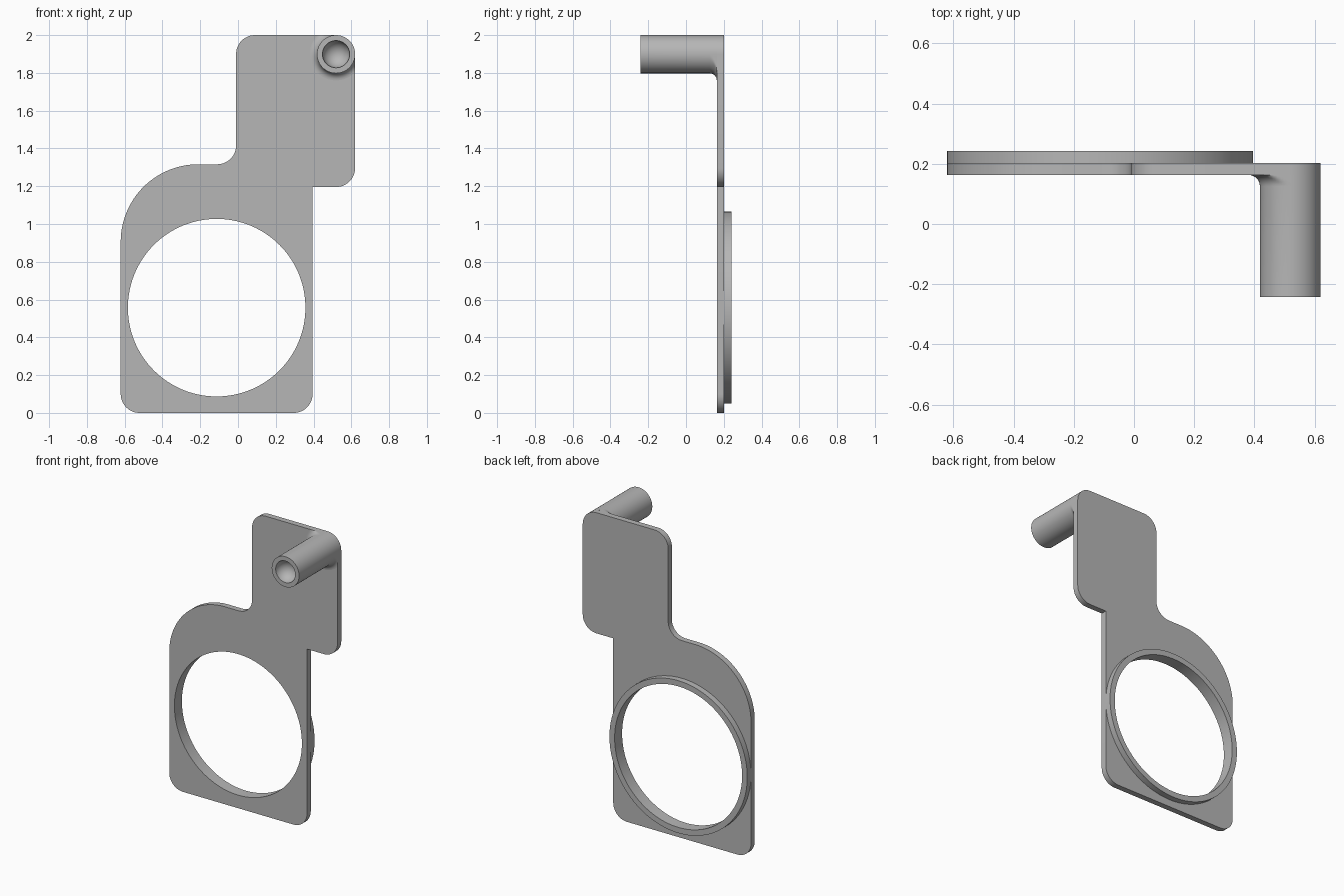
import bpy, bmesh, math
from mathutils import Vector

if "Cube" in bpy.data.objects:
    bpy.data.objects.remove(bpy.data.objects["Cube"])

grey = bpy.data.materials.new("plain grey")
grey.diffuse_color = (0.47, 0.47, 0.47, 1)
grey.use_nodes = True
grey.node_tree.nodes["Principled BSDF"].inputs["Base Color"].default_value = grey.diffuse_color

FRONT, MID, BACK = 0.163, 0.202, 0.242   # depth layers of plate and rim
HOLE = (-0.113, 0.557)
PEG = (0.519, 1.899)
PEG_R = 0.101


def finish(bm, name):
    bmesh.ops.remove_doubles(bm, verts=bm.verts, dist=1e-5)
    bmesh.ops.recalc_face_normals(bm, faces=bm.faces)
    me = bpy.data.meshes.new(name)
    bm.to_mesh(me)
    bm.free()
    me.materials.append(grey)
    ob = bpy.data.objects.new(name, me)
    bpy.context.collection.objects.link(ob)
    bpy.ops.object.select_all(action='DESELECT')
    ob.select_set(True)
    bpy.context.view_layer.objects.active = ob
    bpy.ops.object.shade_smooth_by_angle(angle=math.radians(35))
    return ob


def rounded(corners):
    """Outline of right-angle corners (x, z, radius) with arcs."""
    pts = []
    for i, (x, z, r) in enumerate(corners):
        p = Vector((x, z))
        if r == 0:
            pts.append(p)
            continue
        a = (Vector(corners[i - 1][:2]) - p).normalized()
        b = (Vector(corners[(i + 1) % len(corners)][:2]) - p).normalized()
        n = 32 if r > 0.2 else 12
        for k in range(n + 1):
            t = math.pi / 2 * k / n
            pts.append(p + (a + b - b * math.cos(t) - a * math.sin(t)) * r)
    return pts


def lathe(name, centre, profile, n, limit=lambda r, t: r):
    """Revolve (radius, y) points about a y-axis line through centre."""
    bm = bmesh.new()
    rings = []
    for r, y in profile:
        ring = []
        for i in range(n):
            t = 2 * math.pi * i / n
            q = limit(r, t)
            ring.append(bm.verts.new((centre[0] + q * math.cos(t), y,
                                      centre[1] + q * math.sin(t))))
        rings.append(ring)
    for a, b in zip(rings, rings[1:]):
        for i in range(n):
            j = (i + 1) % n
            bm.faces.new((a[i], a[j], b[j], b[i]))
    return finish(bm, name)


# Flat plate with the large round opening
outline = rounded([(-0.621, 0, 0.1), (0.395, 0, 0.1), (0.395, 1.196, 0),
                   (0.62, 1.196, 0.1), (0.62, 2.0, 0.101), (-0.01, 2.0, 0.1),
                   (-0.01, 1.316, 0.1), (-0.621, 1.316, 0.41)])
N = 128
opening = [(HOLE[0] + 0.47 * math.cos(2 * math.pi * i / N),
            HOLE[1] + 0.47 * math.sin(2 * math.pi * i / N)) for i in range(N)]
bm = bmesh.new()
edges = []
for loop in (outline, opening):
    vs = [bm.verts.new((x, FRONT, z)) for x, z in loop]
    edges += [bm.edges.new((vs[i - 1], vs[i])) for i in range(len(vs))]
bmesh.ops.triangle_fill(bm, edges=edges, use_beauty=True)
ext = bmesh.ops.extrude_face_region(bm, geom=bm.faces[:])
bmesh.ops.translate(bm, vec=(0, MID - FRONT, 0),
                    verts=[g for g in ext["geom"] if isinstance(g, bmesh.types.BMVert)])
finish(bm, "plate")

# Raised rim round the opening on the back
lathe("opening_rim", HOLE,
      [(0.508, MID), (0.508, BACK), (0.47, BACK), (0.47, MID)], N)


# Peg with a flared foot, trimmed at the plate edges, and a hollow tip
def trim(r, t):
    c, s = math.cos(t), math.sin(t)
    if c >= -1e-6 and s >= -1e-6:
        return min(r, PEG_R)
    return min(r, PEG_R / max(c, s, 0.01))


F = 0.038
profile = [(PEG_R + F * (1 - math.sin(a)), FRONT - F * (1 - math.cos(a)))
           for a in (math.pi / 2 * k / 8 for k in range(9))]
bowl = [(0.072 * math.cos(a), -0.242 + 0.072 * math.sin(a))
        for a in (math.pi / 2 * k / 10 for k in range(11))]
lathe("peg", PEG, profile + [(PEG_R, -0.242)] + bowl, 64, trim)
